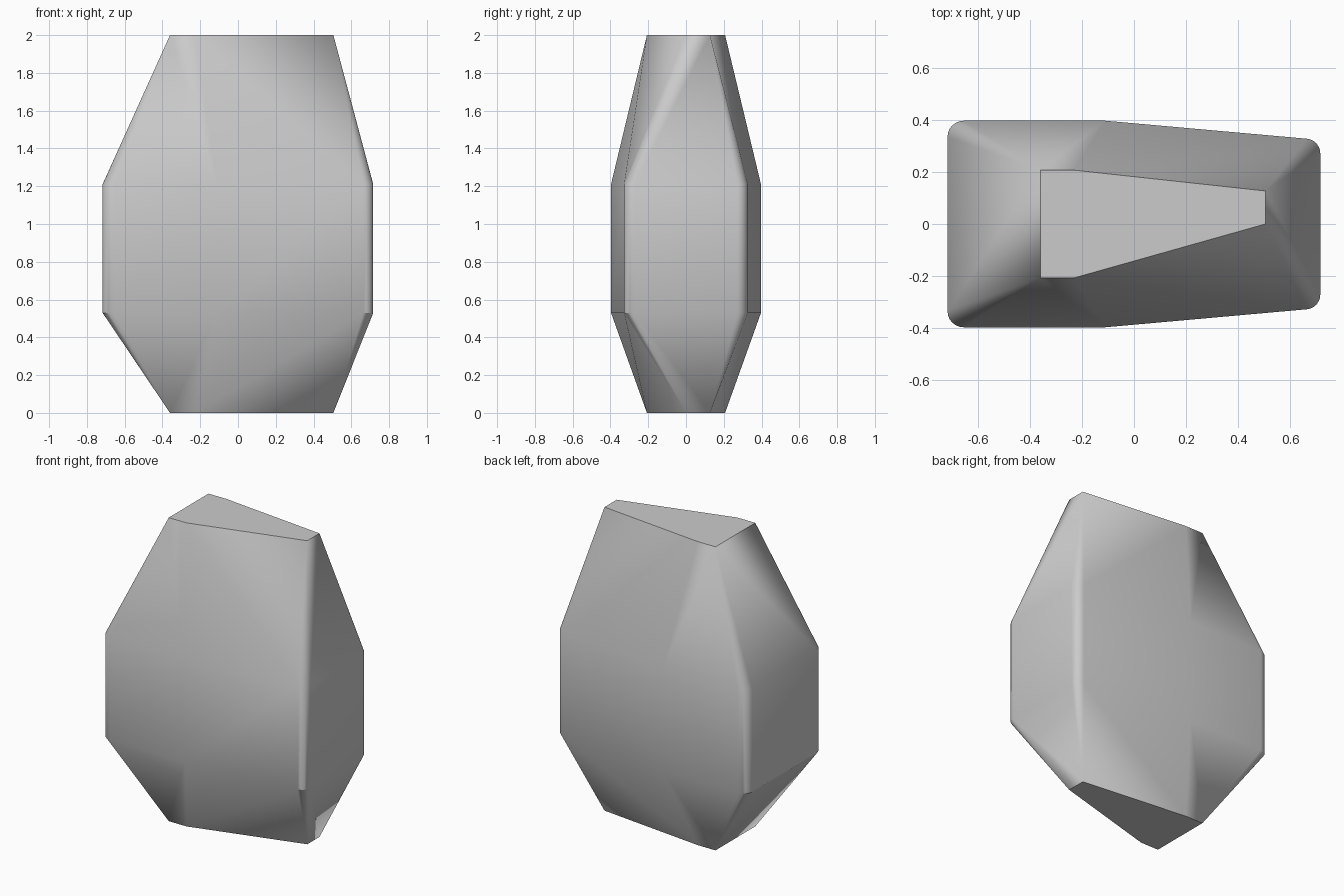
import bpy, bmesh, math

cube = bpy.data.objects.get("Cube")
if cube:
    bpy.data.objects.remove(cube)

# Heights of the two end caps and of the straight waist between them
BOTTOM, WAIST_LOW, WAIST_HIGH, TOP = 0.0, 0.53, 1.21, 2.0
ARC_STEPS = 6

bm = bmesh.new()


def arc(cx, cy, r, start, end):
    angles = [math.radians(start + (end - start) * i / ARC_STEPS)
              for i in range(ARC_STEPS + 1)]
    return [(cx + r * math.cos(a), cy + r * math.sin(a)) for a in angles]


def half_outline(side, tip_y):
    """Pairs of waist point and cap point, from the -x end to the +x end."""
    wide, bend, tip = (-0.36, 0.207), (-0.23, 0.207), (0.505, tip_y)
    pairs = [(p, wide) for p in arc(-0.655, 0.335, 0.062, 180, 90)]
    pairs.append(((-0.11, 0.397), bend))
    pairs += [(p, tip) for p in arc(0.66, 0.272, 0.056, 85, 0)]
    return [((a[0], a[1] * side), (b[0], b[1] * side)) for a, b in pairs]


def face(points):
    unique = list(dict.fromkeys(points))
    if len(unique) > 2:
        bm.faces.new([bm.verts.new(p) for p in unique])


def at(point, z):
    return (point[0], point[1], z)


def sloped(lower, upper, waist_z, cap_z):
    """Two facets tapering from a waist edge to a cap edge."""
    a, b = at(lower[0], waist_z), at(upper[0], waist_z)
    c, d = at(upper[1], cap_z), at(lower[1], cap_z)
    face([a, b, d])
    face([b, c, d])


# Front and back walls
back = half_outline(1, 0.127)
front = half_outline(-1, 0.0)
for half in (back, front):
    for p, q in zip(half, half[1:]):
        face([at(p[0], WAIST_LOW), at(q[0], WAIST_LOW),
              at(q[0], WAIST_HIGH), at(p[0], WAIST_HIGH)])
        sloped(p, q, WAIST_HIGH, TOP)
        sloped(p, q, WAIST_LOW, BOTTOM)

# Flat walls at the two ends
for i in (0, -1):
    p, q = front[i], back[i]
    face([at(p[0], WAIST_LOW), at(q[0], WAIST_LOW),
          at(q[0], WAIST_HIGH), at(p[0], WAIST_HIGH)])
    face([at(p[0], WAIST_HIGH), at(q[0], WAIST_HIGH), at(q[1], TOP), at(p[1], TOP)])
    face([at(p[0], WAIST_LOW), at(q[0], WAIST_LOW), at(q[1], BOTTOM), at(p[1], BOTTOM)])

# Top and bottom caps
for z in (BOTTOM, TOP):
    face([at(p[1], z) for p in back + front[::-1]])

bmesh.ops.remove_doubles(bm, verts=bm.verts, dist=0.0005)
bmesh.ops.recalc_face_normals(bm, faces=bm.faces)

mesh = bpy.data.meshes.new("faceted_stone")
bm.to_mesh(mesh)
bm.free()
stone = bpy.data.objects.new("faceted_stone", mesh)
bpy.context.collection.objects.link(stone)

# Plain stone colour
grey = bpy.data.materials.new("stone_grey")
grey.use_nodes = True
colour = (0.6, 0.6, 0.6, 1)
grey.diffuse_color = colour
grey.node_tree.nodes["Principled BSDF"].inputs["Base Color"].default_value = colour
mesh.materials.append(grey)

# Soft corners with crisp facets
bpy.ops.object.select_all(action='DESELECT')
stone.select_set(True)
bpy.context.view_layer.objects.active = stone
bpy.ops.object.shade_smooth_by_angle(angle=math.radians(30))
